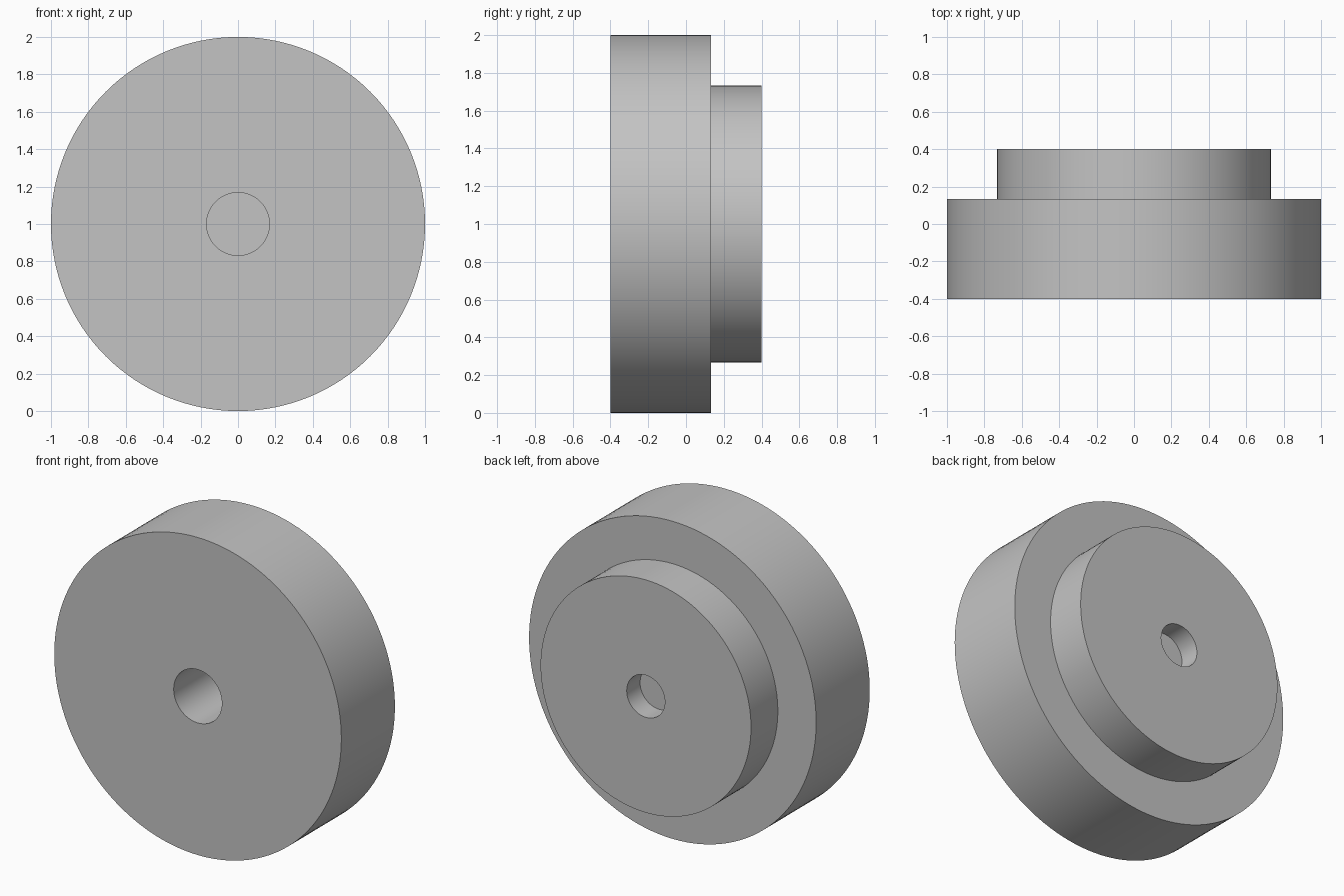
import bpy, bmesh, math
from mathutils import Matrix, Vector

if "Cube" in bpy.data.objects:
    bpy.data.objects.remove(bpy.data.objects["Cube"])

SEGMENTS = 128

grey = bpy.data.materials.new("plain_grey")
grey.diffuse_color = (0.55, 0.55, 0.55, 1)
grey.use_nodes = True
grey.node_tree.nodes["Principled BSDF"].inputs["Base Color"].default_value = grey.diffuse_color


def lathe(name, profile):
    """Spin a (radius, y) profile about the y axis through z = 1."""
    bm = bmesh.new()
    verts = [bm.verts.new((r, y, 1)) for r, y in profile]
    edges = [bm.edges.new(pair) for pair in zip(verts, verts[1:])]
    bmesh.ops.spin(bm, geom=verts + edges, cent=(0, 0, 1), axis=(0, 1, 0),
                   angle=math.tau, steps=SEGMENTS, use_duplicate=False)
    bmesh.ops.remove_doubles(bm, verts=bm.verts, dist=1e-4)
    bmesh.ops.recalc_face_normals(bm, faces=bm.faces)
    mesh = bpy.data.meshes.new(name)
    bm.to_mesh(mesh)
    bm.free()
    mesh.materials.append(grey)
    obj = bpy.data.objects.new(name, mesh)
    bpy.context.collection.objects.link(obj)
    bpy.context.view_layer.objects.active = obj
    obj.select_set(True)
    bpy.ops.object.shade_smooth_by_angle(angle=math.radians(30))
    obj.select_set(False)
    return obj


# Stepped disc: deep front bore, wide rim, narrower rear hub, shallow rear bore
lathe("stepped_disc", [
    (0, 0.133), (0.168, 0.133), (0.168, -0.4),   # front blind bore
    (1, -0.4), (1, 0.133),                       # wide rim
    (0.733, 0.133), (0.733, 0.4),                # rear hub
    (0.133, 0.4), (0.133, 0.267), (0, 0.267),    # rear blind bore
])
